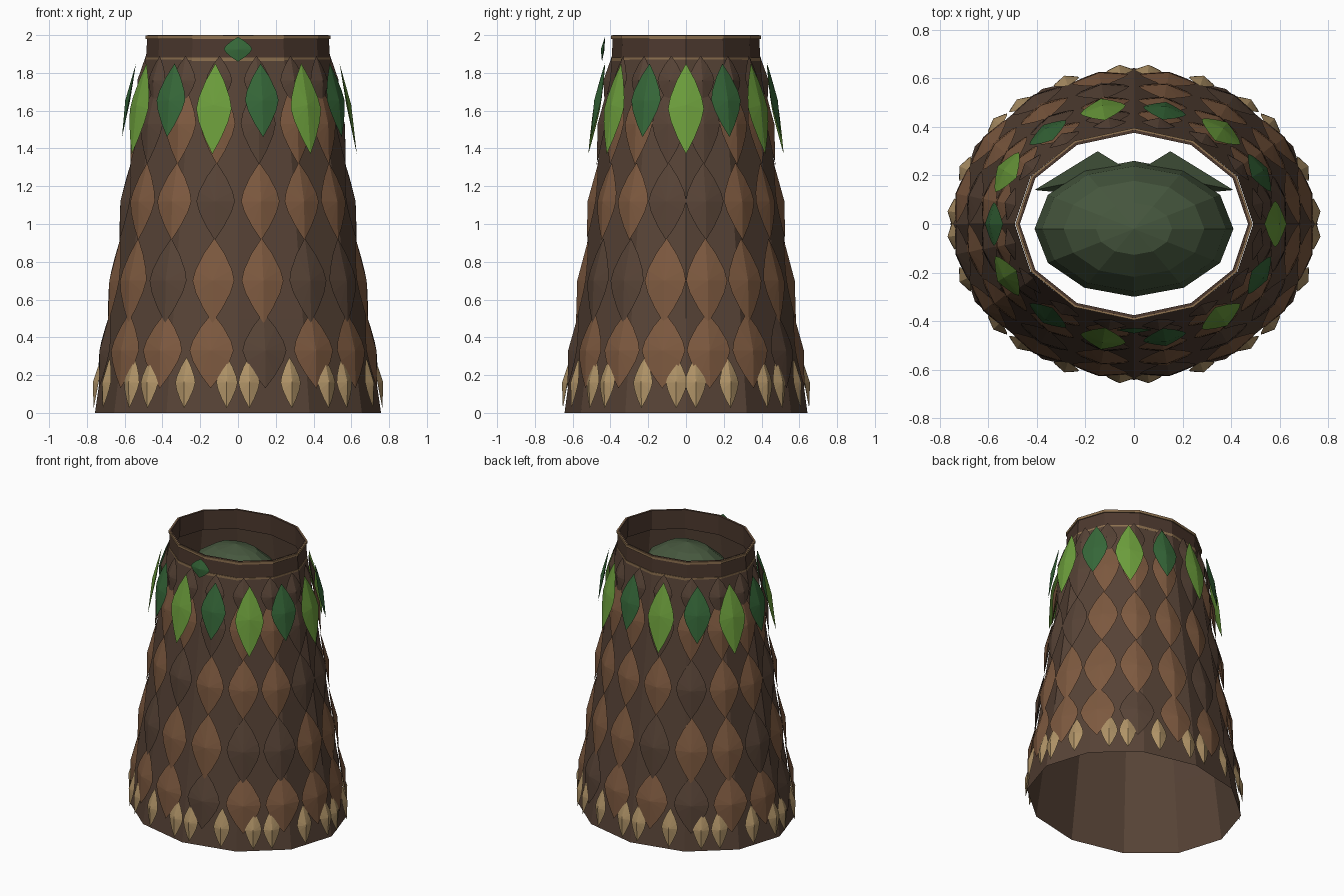
import bpy, bmesh, math
from mathutils import Vector

if "Cube" in bpy.data.objects:
    bpy.data.objects.remove(bpy.data.objects["Cube"])


def material(name, rgb):
    m = bpy.data.materials.new(name)
    m.diffuse_color = (*rgb, 1)
    m.use_nodes = True
    m.node_tree.nodes["Principled BSDF"].inputs["Base Color"].default_value = m.diffuse_color
    return m


BARK = material("dark bark", (.095, .056, .037))
COLLAR = material("collar brown", (.072, .040, .027))
WARM = material("warm brown", (.205, .100, .050))
TAN = material("tan", (.43, .29, .135))
TRIM = material("trim gold", (.27, .165, .08))
LIME = material("leaf green", (.150, .340, .045))
FOREST = material("forest green", (.036, .135, .040))
MOSS = material("moss green", (.061, .095, .048))


def make(name, bm, mats):
    me = bpy.data.meshes.new(name)
    bmesh.ops.recalc_face_normals(bm, faces=bm.faces[:])
    bm.to_mesh(me)
    bm.free()
    for m in mats:
        me.materials.append(m)
    ob = bpy.data.objects.new(name, me)
    bpy.context.collection.objects.link(ob)
    return ob


def radii(z):
    """Elliptical radii of the tapering body at a height."""
    return .757 - .142 * z, .643 - .133 * z


def tube(name, profile, mat, closed=False):
    """Twelve-sided elliptical tube through (rx, ry, z) rings."""
    bm = bmesh.new()
    rings = []
    for rx, ry, z in profile:
        rings.append([bm.verts.new((rx * math.cos(i * math.pi / 6),
                                    ry * math.sin(i * math.pi / 6), z))
                      for i in range(12)])
    pairs = list(zip(rings, rings[1:]))
    if closed:
        pairs.append((rings[-1], rings[0]))
    for a, b in pairs:
        for i in range(12):
            j = (i + 1) % 12
            bm.faces.new((a[i], a[j], b[j], b[i]))
    return make(name, bm, [mat])


# Pointed lens outline: (side, height) as fractions of half sizes
HALF = [(.52, .62), (.88, .25), (1, 0), (.84, -.28), (.46, -.65)]
OUTLINE = [(0, 1)] + HALF + [(0, -1)] + [(-x, y) for x, y in reversed(HALF)]


def scale(bm, angle, z, half_w, half_h, offset, lump, slope=.15, mat=0, mid=0, base=None):
    """Faceted pointed scale standing on the body at an angle around z."""
    rx, ry = base or radii(z)
    c, s = math.cos(angle), math.sin(angle)
    n = Vector((c / rx, s / ry, 0)).normalized()
    side = Vector((-n.y, n.x, 0))
    up = Vector((-n.x * slope, -n.y * slope, 1))
    centre = Vector((rx * c, ry * s, z)) + n * offset
    rim = [bm.verts.new(centre + side * x * half_w + up * y * half_h)
           for x, y in OUTLINE]
    front = bm.verts.new(centre + up * mid + n * lump)
    back = bm.verts.new(centre + up * mid - n * .006)
    for i in range(len(rim)):
        j = (i + 1) % len(rim)
        for tri in ((rim[i], rim[j], front), (rim[j], rim[i], back)):
            bm.faces.new(tri).material_index = mat


# Body shell, collar and the two trim bands
tube("body", [(*radii(z), z) for z in (0, .5, 1, 1.5, 1.87)], BARK)
tube("collar", [(.488, .393, 1.86), (.48, .388, 2.0), (.47, .376, 2.0),
                (.472, .376, 1.86)], COLLAR, True)
for label, z in (("lower", 1.873), ("upper", 1.989)):
    tube(label + "_trim", [(.472, .378, z - .009), (.489, .396, z - .009),
                           (.489, .396, z + .009), (.472, .378, z + .009)], TRIM, True)

# Brown scale rows: each string lists light (L) or dark (D) scales from the front
ROWS = [(.33, .20, .118, "DLLLLLDLLDLLDLLL"),
        (.70, .225, .112, "LDDLLLLLDLLDLLDL"),
        (1.12, .205, .103, "LLLDDLLLLDLLDLLD"),
        (1.53, .215, .094, "DLLDDLLLDLLLLDLL"),
        (1.76, .13, .070, "DDDDDDDDDDDDDDDD")]
for k, (z, hh, hw, code) in enumerate(ROWS):
    bm = bmesh.new()
    for i, ch in enumerate(code):
        a = -math.pi / 2 + (i + .5) * math.pi / 8
        scale(bm, a, z, hw, hh, .010, .027, mat=int(ch == "D"))
    make(f"scale_row_{k + 1}", bm, [WARM, BARK])

# Small tan scales around the hem, mirrored in all four quarters
bm = bmesh.new()
for deg in (4.5, 22, 39, 49, 69, 85.5):
    t = math.radians(deg)
    for a in (t, -t, math.pi - t, math.pi + t):
        scale(bm, a - math.pi / 2, .16, .056, .135, .012, .025)
make("hem_scales", bm, [TAN])

# Alternating light and dark leaves hanging below the collar
bm = bmesh.new()
for i in range(14):
    a = i * math.tau / 14
    if i % 2:
        scale(bm, a, 1.655, .09, .195, .055, .02, .19, 1)
    else:
        scale(bm, a, 1.61, .095, .24, .055, .02, .19, 0, .02)
make("leaves", bm, [LIME, FOREST])

# Collar ornament at the front
bm = bmesh.new()
scale(bm, -math.pi / 2, 1.925, .075, .066, .047, .014, .12, base=(.484, .39))
make("ornament", bm, [FOREST])

# Faceted mossy dome inside the opening
bm = bmesh.new()
bmesh.ops.create_uvsphere(bm, u_segments=12, v_segments=8, radius=1)
for v in bm.verts:
    v.co = Vector((v.co.x * .41, v.co.y * .28 - .02, v.co.z * .40 + 1.545))
make("inner_dome", bm, [MOSS])

# Two pointed lobes behind the dome
bm = bmesh.new()
for s in (-1, 1):
    a, b, c, d = [bm.verts.new((s * x, y, z)) for x, y, z in
                  ((.41, .14, 1.53), (.15, .30, 1.60), (.02, .22, 1.60), (.2, .12, 1.45))]
    for tri in ((a, b, c), (a, c, d), (b, a, d), (c, b, d)):
        bm.faces.new(tri)
make("inner_lobes", bm, [MOSS])
